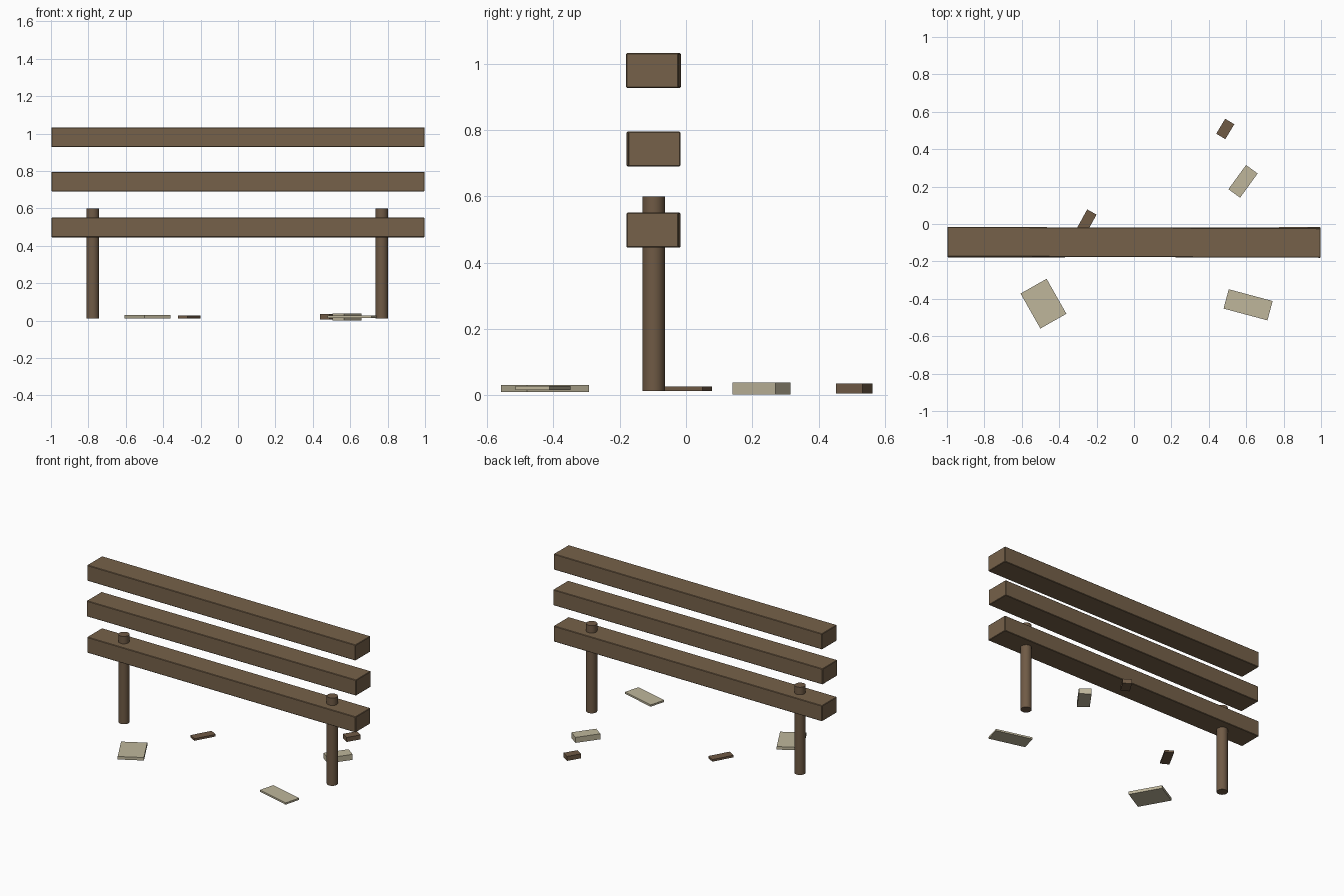
import bpy
from math import radians

cube = bpy.data.objects.get("Cube")
if cube:
    bpy.data.objects.remove(cube, do_unlink=True)


def material(name, rgb):
    mat = bpy.data.materials.new(name)
    mat.use_nodes = True
    color = (*rgb, 1)
    mat.diffuse_color = color
    mat.node_tree.nodes["Principled BSDF"].inputs["Base Color"].default_value = color
    return mat


beam_wood = material("beam brown", (0.18, 0.12, 0.067))
post_wood = material("post brown", (0.16, 0.103, 0.06))
stone = material("pale stone", (0.52, 0.47, 0.33))


def box(name, center, size, yaw, mat):
    bpy.ops.mesh.primitive_cube_add(size=1, location=center)
    ob = bpy.context.object
    ob.name = name
    ob.scale = size
    bpy.ops.object.transform_apply(location=False, rotation=False, scale=True)
    ob.rotation_euler.z = radians(yaw)
    ob.data.materials.append(mat)
    return ob


# Three slightly crooked horizontal beams
for name, z, yaw in (("lower_beam", 0.498, -0.17),
                     ("middle_beam", 0.743, 0.12),
                     ("upper_beam", 0.98, -0.2)):
    beam = box(name, (0, -0.098, z), (1.995, 0.158, 0.105), yaw, beam_wood)
    bevel = beam.modifiers.new("worn edges", "BEVEL")
    bevel.width = 0.003
    bevel.segments = 1

# Round posts that pass through the lower beam
for name, x in (("right_post", -0.777), ("left_post", 0.768)):
    bpy.ops.mesh.primitive_cylinder_add(vertices=20, radius=0.034, depth=0.588,
                                        location=(x, -0.098, 0.306))
    post = bpy.context.object
    post.name = name
    post.data.materials.append(post_wood)
    bpy.ops.object.shade_smooth_by_angle(angle=radians(40))

# Loose stones and wood scraps on the ground
box("square_stone", (-0.484, -0.426, 0.02), (0.16, 0.215, 0.02), 29.5, stone)
box("thin_stone", (0.61, -0.432, 0.021), (0.243, 0.107, 0.012), -15, stone)
box("thick_stone", (0.583, 0.228, 0.02), (0.16, 0.077, 0.037), 54, stone)
box("short_scrap", (0.488, 0.508, 0.02), (0.093, 0.057, 0.03), 59, post_wood)
box("long_scrap", (-0.26, 0.001, 0.019), (0.144, 0.057, 0.014), 61, post_wood)
